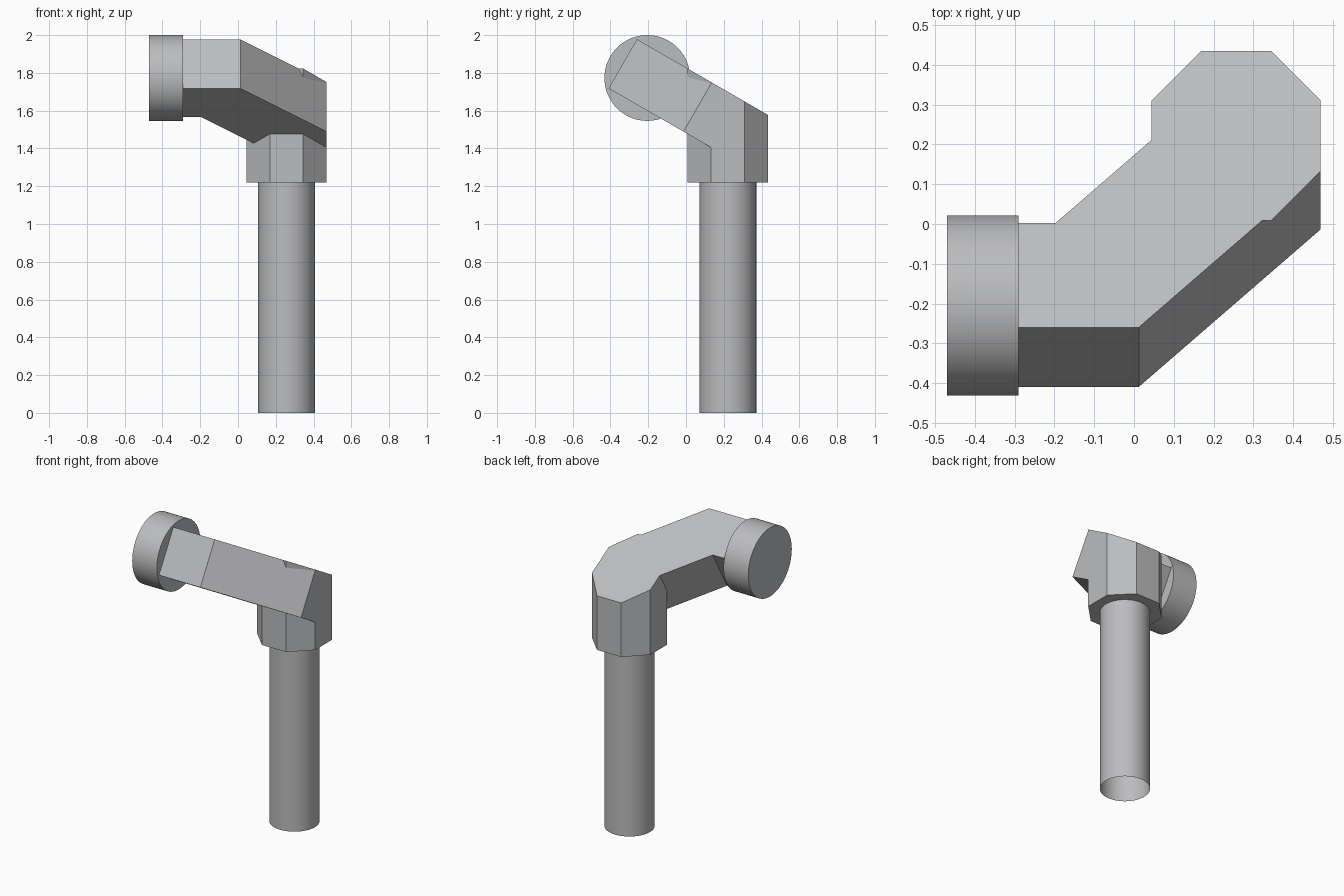
import bpy, bmesh, math
from mathutils import Matrix

if "Cube" in bpy.data.objects:
    bpy.data.objects.remove(bpy.data.objects["Cube"])

grey = bpy.data.materials.new("light grey")
grey.diffuse_color = (0.50, 0.505, 0.515, 1)
grey.use_nodes = True
grey.node_tree.nodes["Principled BSDF"].inputs["Base Color"].default_value = grey.diffuse_color

CX, CY = 0.257, 0.222          # axis of the upright pipe
# Frame of the tilted elbow: local z = 0 is its sloping top face
TILT = Matrix.Translation((0, 0, 1.828)) @ Matrix.Rotation(math.radians(-30), 4, 'X')


def add_object(name, bm):
    bmesh.ops.recalc_face_normals(bm, faces=bm.faces)
    me = bpy.data.meshes.new(name)
    bm.to_mesh(me)
    bm.free()
    me.materials.append(grey)
    ob = bpy.data.objects.new(name, me)
    bpy.context.collection.objects.link(ob)
    return ob


def prism(name, outline, z0, z1, matrix=Matrix()):
    bm = bmesh.new()
    face = bm.faces.new([bm.verts.new((x, y, z0)) for x, y in outline])
    top = bmesh.ops.extrude_face_region(bm, geom=[face])["geom"]
    verts = [v for v in top if isinstance(v, bmesh.types.BMVert)]
    bmesh.ops.translate(bm, vec=(0, 0, z1 - z0), verts=verts)
    bm.transform(matrix)
    return add_object(name, bm)


def cylinder(name, radius, length, matrix, caps):
    bm = bmesh.new()
    bmesh.ops.create_cone(bm, cap_ends=caps, segments=64, radius1=radius,
                          radius2=radius, depth=length, matrix=matrix)
    ob = add_object(name, bm)
    bpy.ops.object.select_all(action='DESELECT')
    ob.select_set(True)
    bpy.context.view_layer.objects.active = ob
    bpy.ops.object.shade_smooth_by_angle(angle=math.radians(30))
    return ob


# Upright pipe, open at the bottom
cylinder("upright_pipe", 0.15, 1.24, Matrix.Translation((CX, CY, 0.62)), False)

# Round end cap on the horizontal arm
cylinder("end_cap", 0.227, 0.18,
         Matrix.Translation((-0.38, -0.205, 1.773)) @ Matrix.Rotation(math.pi / 2, 4, 'Y'), True)

# Octagonal collar
R = 0.213 / math.cos(math.pi / 8)
octagon = [(CX + R * math.cos(a), CY + R * math.sin(a))
           for a in (math.pi / 8 + i * math.pi / 4 for i in range(8))]
elbow = prism("elbow_fitting", octagon, 1.22, 2.1)

# Tilted square arm with a 45 degree bend
arm = prism("arm_helper", [(-0.34, 0.003), (-0.34, -0.30), (0.012, -0.30), (0.60, 0.288),
                           (0.60, 0.343), (0.143, 0.343), (-0.197, 0.003)], -0.30, 0.1, TILT)

# Envelope that trims the sloping top and the right side flush
trim = prism("trim_helper", [(-1, -2), (0.4697, -2), (0.4697, 2), (-1, 2)], -2, 0, TILT)

for helper, op in ((arm, 'UNION'), (trim, 'INTERSECT')):
    mod = elbow.modifiers.new(op.title(), 'BOOLEAN')
    mod.operation, mod.object, mod.solver = op, helper, 'EXACT'
    bpy.ops.object.select_all(action='DESELECT')
    elbow.select_set(True)
    bpy.context.view_layer.objects.active = elbow
    bpy.ops.object.modifier_apply(modifier=mod.name)
    bpy.data.objects.remove(helper)
